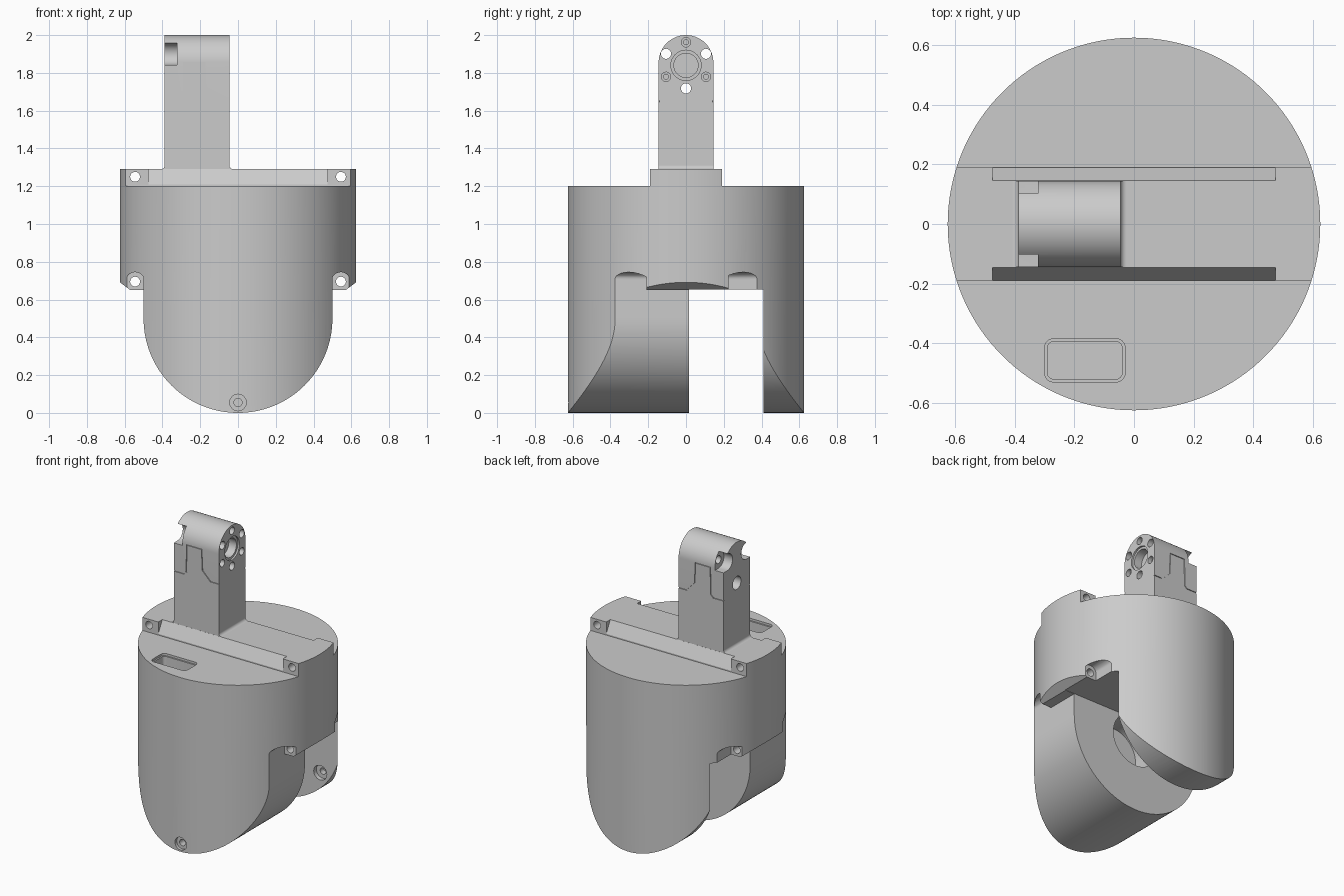
import bpy, bmesh, math
from math import sin, cos, pi

if "Cube" in bpy.data.objects:
    bpy.data.objects.remove(bpy.data.objects["Cube"])


def prism(name, pts, axis, lo, hi):
    """Extrude a 2D outline along an axis; the outline uses the other two axes."""
    place = {'x': lambda a, b, d: (d, a, b),
             'y': lambda a, b, d: (a, d, b),
             'z': lambda a, b, d: (a, b, d)}[axis]
    bm = bmesh.new()
    low = [bm.verts.new(place(a, b, lo)) for a, b in pts]
    top = [bm.verts.new(place(a, b, hi)) for a, b in pts]
    bm.faces.new(low)
    bm.faces.new(top)
    n = len(pts)
    for i in range(n):
        j = (i + 1) % n
        bm.faces.new((low[i], low[j], top[j], top[i]))
    bmesh.ops.recalc_face_normals(bm, faces=bm.faces)
    me = bpy.data.meshes.new(name)
    bm.to_mesh(me)
    bm.free()
    ob = bpy.data.objects.new(name, me)
    bpy.context.collection.objects.link(ob)
    return ob


def arc(a, b, r, start, end, n):
    return [(a + r * cos(math.radians(start + (end - start) * i / n)),
             b + r * sin(math.radians(start + (end - start) * i / n))) for i in range(n + 1)]


def circle(a, b, r, n=32):
    return arc(a, b, r, 0, 360, n)[:-1]


def rect(a0, a1, b0, b1):
    return [(a0, b0), (a1, b0), (a1, b1), (a0, b1)]


def round_rect(a0, a1, b0, b1, r):
    return (arc(a1 - r, b1 - r, r, 0, 90, 6) + arc(a0 + r, b1 - r, r, 90, 180, 6)
            + arc(a0 + r, b0 + r, r, 180, 270, 6) + arc(a1 - r, b0 + r, r, 270, 360, 6))


def combine(ob, tool, op='DIFFERENCE'):
    mod = ob.modifiers.new('bool', 'BOOLEAN')
    mod.operation, mod.solver, mod.object = op, 'EXACT', tool
    bpy.context.view_layer.objects.active = ob
    bpy.ops.object.modifier_apply(modifier=mod.name)
    bpy.data.objects.remove(tool, do_unlink=True)


def cut(ob, pts, axis, lo, hi):
    combine(ob, prism('cutter', pts, axis, lo, hi))


def smooth(ob):
    bpy.ops.object.select_all(action='DESELECT')
    ob.select_set(True)
    bpy.context.view_layer.objects.active = ob
    bpy.ops.object.shade_smooth_by_angle(angle=math.radians(25))


# Housing: round barrel trimmed by the U-shaped front outline
outline = ([(-0.65, 1.4), (-0.65, 0.71), (-0.57, 0.65), (-0.5, 0.65)]
           + arc(0, 0.5, 0.5, 180, 360, 64)
           + [(0.5, 0.65), (0.57, 0.65), (0.65, 0.71), (0.65, 1.4)])
body = prism('housing', circle(0, 0, 0.625, 160), 'z', -0.1, 1.29)
combine(body, prism('outline', outline, 'y', -0.8, 0.8), 'INTERSECT')

# Top shoulders beside the raised cross bar, and the bar's sloped edges
for s in (-1, 1):
    cut(body, rect(*sorted((s * 0.19, s * 0.8)), 1.2, 1.5), 'x', -0.8, 0.8)
    cut(body, [(s * 0.195, 1.2), (s * 0.145, 1.291), (s * 0.145, 1.31), (s * 0.195, 1.31)],
        'x', -0.475, 0.475)

# Slot between the front drum and the rear arm
cut(body, rect(0.015, 0.41, -0.3, 0.652), 'x', -0.8, 0.8)
# Round recess in the drum's rear face
cut(body, circle(0, 0.5, 0.18, 48), 'y', -0.2, 0.1)

# Screw bosses: pockets and through holes at four corners
for sx in (-1, 1):
    x = sx * 0.545
    for lo, hi in ((-0.8, -0.21), (0.225, 0.8)):
        scoop = arc(x, 0.695, 0.05, 0, 180, 16) + [(x - 0.05, 0.6), (x + 0.05, 0.6)]
        if sx > 0:
            scoop = [(max(a, 0.5), b) for a, b in scoop]
            scoop[-1] = (0.66, 0.6)
            scoop[0] = (0.66, 0.695)
        else:
            scoop = [(min(a, -0.5), b) for a, b in scoop]
            scoop[-2] = (-0.66, 0.6)
            scoop[16] = (-0.66, 0.695)
        cut(body, scoop, 'y', lo, hi)
    for z in (0.695, 1.25):
        cut(body, circle(x, z, 0.026, 24), 'y', -0.8, 0.8)
    # Screw recesses on the inside of the rear arm
    cut(body, circle(sx * 0.34, 0.24, 0.05, 24), 'y', 0.3, 0.44)
    cut(body, circle(sx * 0.34, 0.24, 0.022, 16), 'y', 0.3, 0.48)

# Front pin hole near the bottom
cut(body, circle(0, 0.055, 0.044, 24), 'y', -0.8, -0.605)
cut(body, circle(0, 0.055, 0.022, 24), 'y', -0.8, -0.55)

# Cable window in the top
cut(body, round_rect(-0.30, -0.03, -0.53, -0.385, 0.03), 'z', 1.185, 1.4)
cut(body, round_rect(-0.29, -0.04, -0.52, -0.395, 0.02), 'z', 1.02, 1.4)
smooth(body)

# Tower: upright post with rounded top
X0, X1, W = -0.388, -0.045, 0.145
post = prism('tower', [(-W, 1.25), (W, 1.25)] + arc(0, 1.855, W, 0, 180, 40), 'x', X0, X1)

# Centre bearing recess and ring of screw holes on the right face
cut(post, circle(0, 1.84, 0.08, 40), 'x', X1 - 0.012, 0.1)
cut(post, circle(0, 1.84, 0.064, 40), 'x', X1 - 0.07, 0.1)
for ang in range(-90, 270, 60):
    y, z = 0.122 * cos(math.radians(ang)), 1.84 + 0.122 * sin(math.radians(ang))
    if ang in (-90, 30, 150):
        cut(post, circle(y, z, 0.027, 20), 'x', -0.6, 0.1)
    else:
        cut(post, circle(y, z, 0.025, 20), 'x', X1 - 0.03, 0.1)
        cut(post, circle(y, z, 0.013, 16), 'x', X1 - 0.08, 0.1)
# Counterbore and corner notches on the left face
cut(post, circle(0, 1.718, 0.045, 24), 'x', -0.6, X0 + 0.07)
for s in (-1, 1):
    notch = arc(0.105, 1.9, 0.058, 90, 270, 16) + [(0.25, 1.842), (0.25, 1.958)]
    cut(post, [(s * a, b) for a, b in notch], 'x', -0.6, -0.322)

# Thin stepped seam on front and back faces
seam = [(-0.41, 1.65), (-0.31, 1.65), (-0.292, 1.668), (-0.288, 1.855), (-0.175, 1.855),
        (-0.168, 1.71), (-0.108, 1.65), (-0.03, 1.65)]
t = 0.003
for (ax, az), (bx, bz) in zip(seam, seam[1:]):
    d = math.hypot(bx - ax, bz - az)
    ux, uz = (bx - ax) / d * t, (bz - az) / d * t
    strip = [(ax - ux - uz, az - uz + ux), (bx + ux - uz, bz + uz + ux),
             (bx + ux + uz, bz + uz - ux), (ax - ux + uz, az - uz - ux)]
    cut(post, strip, 'y', -0.2, -W + 0.006)
    cut(post, strip, 'y', W - 0.006, 0.2)
smooth(post)

# Small fillet where the tower meets the cross bar
for name, x, s in (('left_fillet', X0, -1), ('right_fillet', X1, 1)):
    pts = [(x - s * 0.02, 1.28), (x - s * 0.02, 1.31)]
    pts += [(x + s * (0.02 + a), 1.31 + b) for a, b in arc(0, 0, 0.02, 180, 270, 8)]
    pts.append((x + s * 0.02, 1.28))
    smooth(prism(name, pts, 'y', -W, W))
